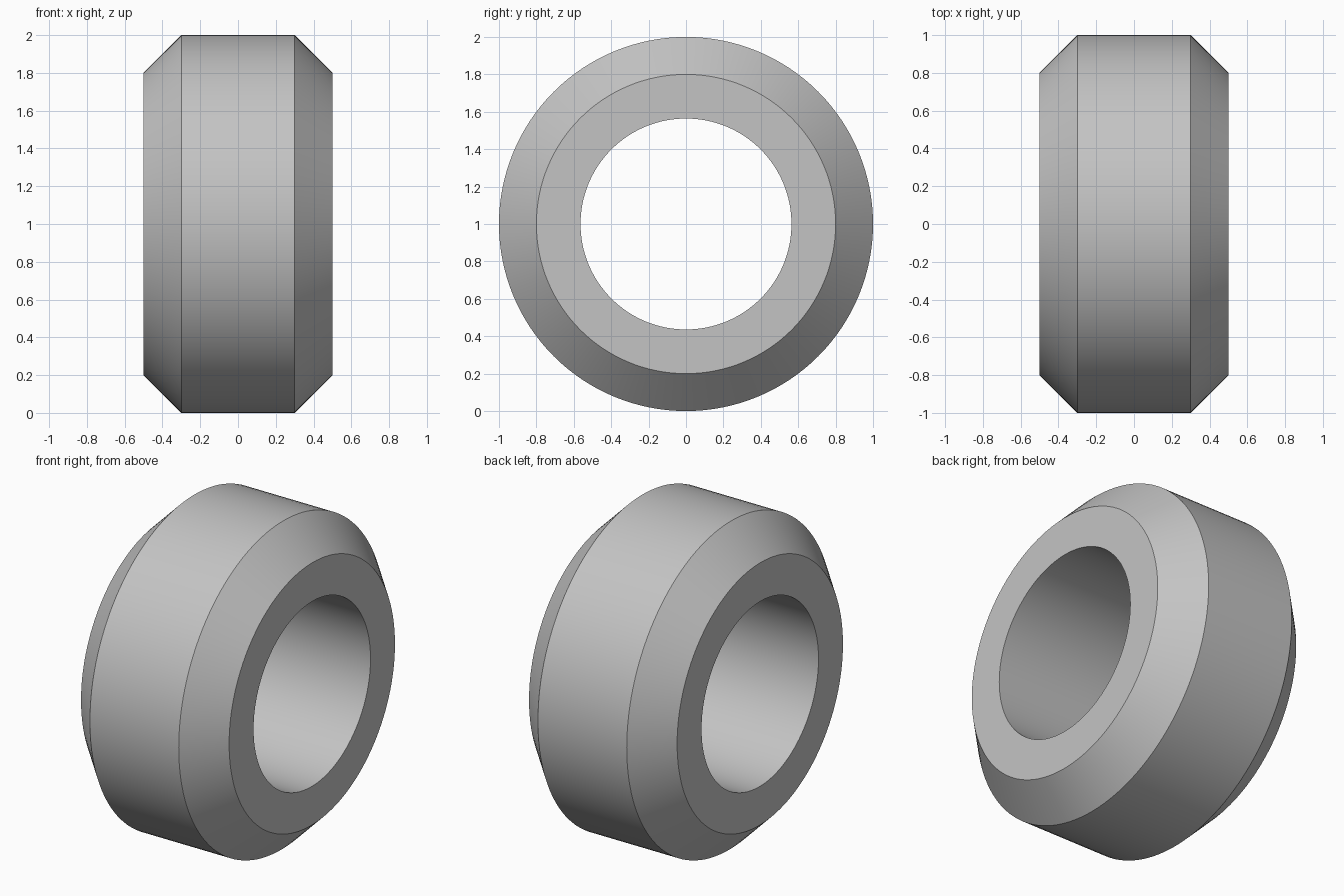
import bpy
import bmesh
import math
from mathutils import Matrix

cube = bpy.data.objects.get("Cube")
if cube:
    bpy.data.objects.remove(cube, do_unlink=True)

SEGMENTS = 128
BORE, FACE, RIM = 0.564, 0.8, 1.0
HALF_WIDTH, HALF_TREAD = 0.5, 0.3

# Single grey material
grey = bpy.data.materials.new("plain_grey")
colour = (0.55, 0.55, 0.55, 1)
grey.diffuse_color = colour
grey.use_nodes = True
grey.node_tree.nodes["Principled BSDF"].inputs["Base Color"].default_value = colour

# Closed cross-section as (x, radius), spun around the x axis
half = [(HALF_WIDTH, BORE), (HALF_WIDTH, FACE), (HALF_TREAD, RIM)]
profile = half + [(-x, r) for x, r in reversed(half)]

bm = bmesh.new()
verts = [bm.verts.new((x, 0, r)) for x, r in profile]
edges = [bm.edges.new((verts[i - 1], verts[i])) for i in range(len(verts))]
bmesh.ops.spin(bm, geom=verts + edges, cent=(0, 0, 0), axis=(1, 0, 0),
               angle=math.tau, steps=SEGMENTS, use_merge=True)
bmesh.ops.remove_doubles(bm, verts=bm.verts, dist=1e-4)
bmesh.ops.recalc_face_normals(bm, faces=bm.faces)
bm.transform(Matrix.Translation((0, 0, RIM)))

mesh = bpy.data.meshes.new("chamfered_ring")
bm.to_mesh(mesh)
bm.free()
mesh.materials.append(grey)
ring = bpy.data.objects.new("chamfered_ring", mesh)
bpy.context.collection.objects.link(ring)

# Smooth round surfaces with crisp chamfer edges
bpy.context.view_layer.objects.active = ring
ring.select_set(True)
bpy.ops.object.shade_smooth_by_angle(angle=math.radians(30))
